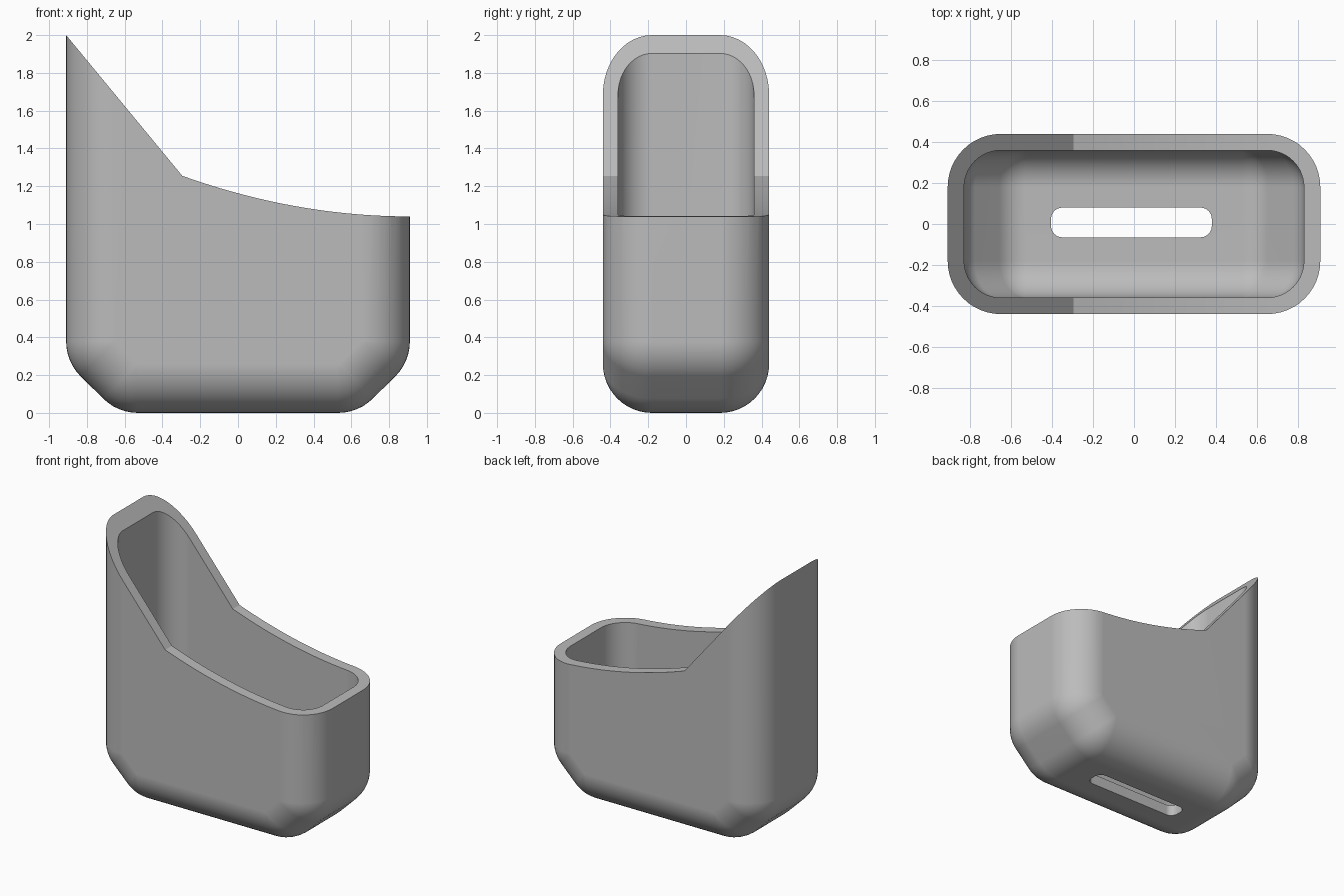
import bpy, bmesh
from math import sin, cos, pi, radians

if "Cube" in bpy.data.objects:
    bpy.data.objects.remove(bpy.data.objects["Cube"])

# Core of the body; both wall surfaces are offsets of it
CORE_Y = 0.18
CORNERS = [(0.65, 0.378, 0), (0.53, 0.26, -pi / 4)]
OUTER, INNER = 0.26, 0.18
STEPS = 12

grey = bpy.data.materials.new("plain grey")
grey.use_nodes = True
colour = (0.5, 0.5, 0.5, 1)
grey.diffuse_color = colour
grey.node_tree.nodes["Principled BSDF"].inputs["Base Color"].default_value = colour


def loft(name, rings):
    """Closed solid skinned through rings of equal length."""
    bm = bmesh.new()
    loops = [[bm.verts.new(p) for p in ring] for ring in rings]
    for a, b in zip(loops, loops[1:]):
        for i in range(len(a)):
            j = (i + 1) % len(a)
            bm.faces.new((a[i], a[j], b[j], b[i]))
    bm.faces.new(loops[0][::-1])
    bm.faces.new(loops[-1])
    bmesh.ops.remove_doubles(bm, verts=bm.verts, dist=0.0005)
    bmesh.ops.recalc_face_normals(bm, faces=bm.faces)
    mesh = bpy.data.meshes.new(name)
    bm.to_mesh(mesh)
    bm.free()
    mesh.materials.append(grey)
    obj = bpy.data.objects.new(name, mesh)
    bpy.context.collection.objects.link(obj)
    return obj


def side_outline(rad, y, top):
    """Outline with rounded, chamfered lower corners."""
    half = [(CORNERS[0][0] + rad, top)]
    for cx, cz, start in CORNERS:
        for i in range(STEPS // 2 + 1):
            a = start - pi / 4 * i / (STEPS // 2)
            half.append((cx + rad * cos(a), cz + rad * sin(a)))
    return [(x, y, z) for x, z in half] + [(-x, y, z) for x, z in reversed(half)]


def rounded_body(name, rad, top):
    """Body whose side edges are rounded by shrinking the outline."""
    turns = [pi / 2 * i / STEPS for i in range(STEPS + 1)]
    layers = [(CORE_Y + rad * sin(t), rad * cos(t)) for t in turns]
    rings = [(-y, r) for y, r in reversed(layers)] + layers
    return loft(name, [side_outline(r, y, top) for y, r in rings])


def subtract(target, cutter):
    cutter.hide_render = True
    mod = target.modifiers.new("cut", "BOOLEAN")
    mod.object, mod.operation, mod.solver = cutter, "DIFFERENCE", "EXACT"
    bpy.context.view_layer.objects.active = target
    bpy.ops.object.modifier_apply(modifier=mod.name)
    bpy.data.objects.remove(cutter)


# Hollow container
holder = rounded_body("holder_body", OUTER, 2.4)
subtract(holder, rounded_body("cavity_cutter", INNER, 2.6))

# Rim: steep straight slope at the back, shallow curve toward the other end
slope = (2.0 - 1.255) / (0.91 - 0.295)
rim = [(-1.1, 2.0 + 0.19 * slope)]
for i in range(25):
    x = -0.295 + 1.205 * i / 24
    rim.append((x, 1.04 + 0.215 * ((0.91 - x) / 1.205) ** 2))
rim += [(1.1, 1.04), (1.1, 3), (-1.1, 3)]
subtract(holder, loft("rim_cutter", [[(x, y, z) for x, z in rim] for y in (-0.7, 0.7)]))

# Rounded slot through the floor
slot = []
for k, (cx, cy) in enumerate([(0.325, 0.025), (-0.35, 0.025), (-0.35, -0.01), (0.325, -0.01)]):
    for i in range(9):
        a = pi / 2 * (k + i / 8)
        slot.append((cx + 0.055 * cos(a), cy + 0.055 * sin(a)))
subtract(holder, loft("slot_cutter", [[(x, y, z) for x, y in slot] for z in (-0.1, 0.2)]))

# Smooth fillets with crisp rim and slot edges
bpy.ops.object.select_all(action="DESELECT")
holder.select_set(True)
bpy.context.view_layer.objects.active = holder
bpy.ops.object.shade_smooth_by_angle(angle=radians(25))
weighted = holder.modifiers.new("even shading", "WEIGHTED_NORMAL")
weighted.keep_sharp = True
